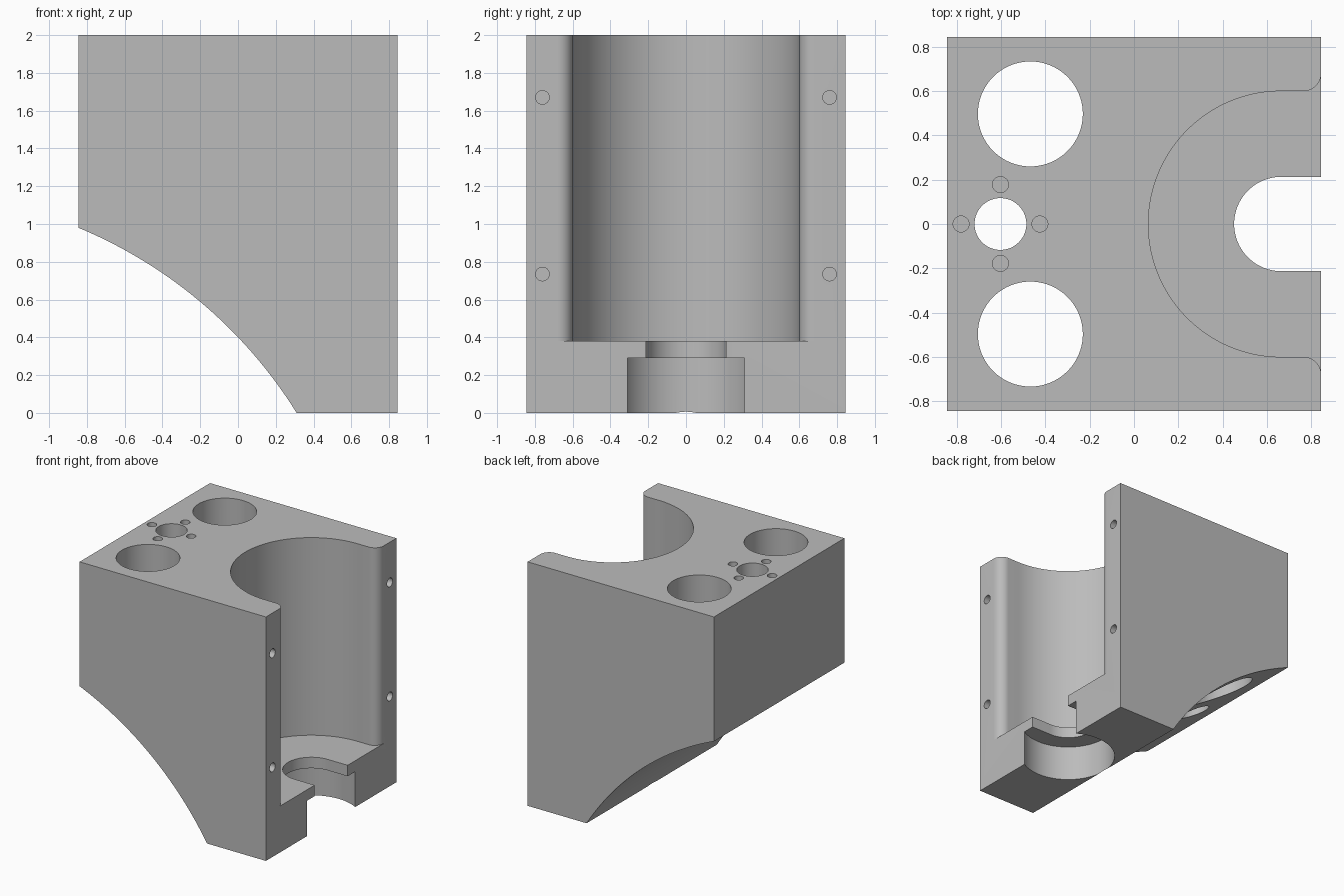
import bpy, bmesh, math
from mathutils import Vector

cube = bpy.data.objects.get("Cube")
if cube:
    bpy.data.objects.remove(cube, do_unlink=True)

H = 0.845       # half width of the block
CX = 0.665      # axis of the main pocket
OUT = 1.0       # cutters run past the open side to here

grey = bpy.data.materials.new("plain grey")
grey.use_nodes = True
grey.diffuse_color = (0.5, 0.5, 0.5, 1)
grey.node_tree.nodes["Principled BSDF"].inputs["Base Color"].default_value = (0.5, 0.5, 0.5, 1)


def arc(cx, cy, r, a0, a1, n):
    return [(cx + r * math.cos(math.radians(a0 + (a1 - a0) * i / n)),
             cy + r * math.sin(math.radians(a0 + (a1 - a0) * i / n))) for i in range(n + 1)]


def circle(cx, cy, r, n=64):
    return arc(cx, cy, r, 0, 360, n)[:-1]


def prism(name, pts, lo, hi, axis="z"):
    """Extrude a closed outline along an axis."""
    place = {"z": lambda a, b, c: (a, b, c),
             "y": lambda a, b, c: (a, c, b),
             "x": lambda a, b, c: (c, a, b)}[axis]
    bm = bmesh.new()
    face = bm.faces.new([bm.verts.new(place(a, b, lo)) for a, b in pts])
    new = bmesh.ops.extrude_face_region(bm, geom=[face])["geom"]
    shift = Vector(place(0, 0, hi - lo))
    bmesh.ops.translate(bm, vec=shift, verts=[v for v in new if isinstance(v, bmesh.types.BMVert)])
    bmesh.ops.recalc_face_normals(bm, faces=bm.faces)
    mesh = bpy.data.meshes.new(name)
    bm.to_mesh(mesh)
    bm.free()
    mesh.materials.append(grey)
    ob = bpy.data.objects.new(name, mesh)
    bpy.context.collection.objects.link(ob)
    return ob


# Block with a curved sweep cut from its underside
sweep = arc(-1.797, -1.313, 2.483, 67.45, 31.92, 48)
sweep[0], sweep[-1] = (-H, 0.98), (0.31, 0)
block = prism("bracket_block", sweep + [(H, 0), (H, 2), (-H, 2)], -H, H, "y")

cutters = []


def cut(*args):
    cutters.append(prism(*args))


# Main pocket, with rounded lips at the open side
R, F = 0.6, 0.08
lip = arc(H - F, R + F, F, -90, 0, 12)
lower = [(x, -y) for x, y in reversed(lip)]
pocket = arc(CX, 0, R, 90, 270, 72) + lower[::-1]
pocket += [(OUT, -R - F), (OUT, R + F)] + lip[::-1]
cut("pocket_cutter", pocket, 0.38, 2.2)

# Slot through the floor and the round recess below it
slot = arc(CX, 0, 0.213, 90, 270, 40) + [(OUT, -0.213), (OUT, 0.213)]
cut("slot_cutter", slot, 0.2, 0.5)
cut("recess_cutter", circle(CX, 0, 0.359, 96), -0.2, 0.29)

# Through holes
for y in (-0.497, 0.497):
    cut("large_hole_cutter", circle(-0.468, y, 0.237, 80), -0.2, 2.2)
cut("centre_hole_cutter", circle(-0.603, 0, 0.117), -0.2, 2.2)

# Blind screw holes around the centre hole and on the open side
for dx, dy in ((1, 0), (-1, 0), (0, 1), (0, -1)):
    cut("top_screw_cutter", circle(-0.603 + 0.178 * dx, 0.178 * dy, 0.036, 32), 1.7, 2.2)
for y in (-0.76, 0.76):
    for z in (0.735, 1.67):
        cut("side_screw_cutter", circle(y, z, 0.036, 32), 0.55, OUT, "x")

for c in cutters:
    c.hide_render = True
    mod = block.modifiers.new(c.name, "BOOLEAN")
    mod.operation = "DIFFERENCE"
    mod.solver = "EXACT"
    mod.object = c

# Apply the cuts and drop the cutters
bpy.context.view_layer.update()
result = bpy.data.meshes.new_from_object(block.evaluated_get(bpy.context.evaluated_depsgraph_get()))
block.modifiers.clear()
block.data = result
for c in cutters:
    bpy.data.objects.remove(c, do_unlink=True)

bpy.ops.object.select_all(action="DESELECT")
block.select_set(True)
bpy.context.view_layer.objects.active = block
bpy.ops.object.shade_smooth_by_angle(angle=math.radians(30))
